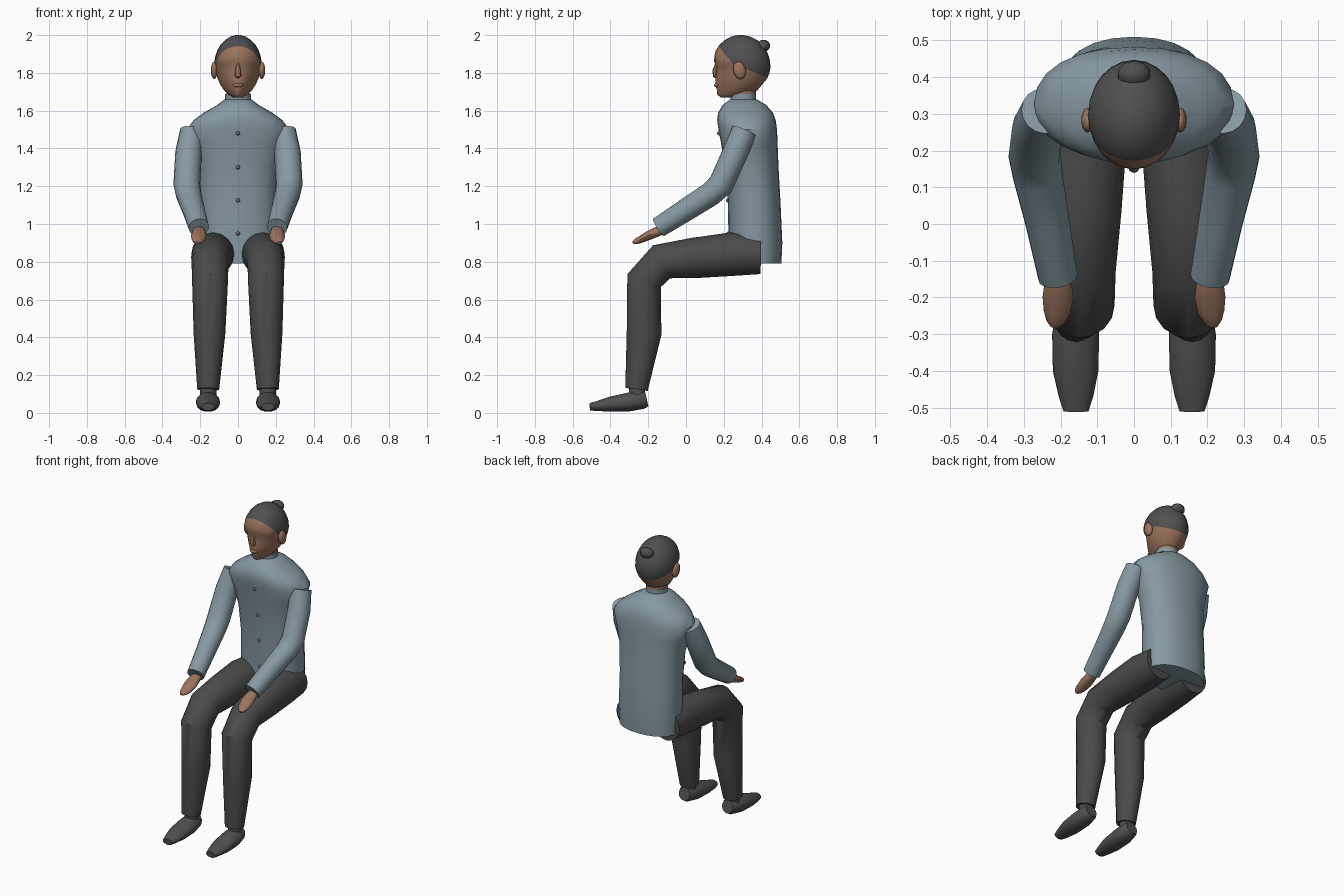
import bpy, bmesh, math
from mathutils import Vector, Matrix


def material(name, rgb):
    m = bpy.data.materials.new(name)
    m.diffuse_color = (*rgb, 1)
    return m


SHIRT = material("blue grey cloth", (0.24, 0.32, 0.365))
TROUSER = material("dark trousers", (0.07, 0.07, 0.07))
SHOE = material("shoe grey", (0.08, 0.08, 0.08))
SKIN = material("skin", (0.33, 0.175, 0.11))
HAIR = material("dark hair", (0.08, 0.08, 0.083))
BUTTON = material("button grey", (0.12, 0.16, 0.19))


def finish(bm, name, mats, angle=40):
    bmesh.ops.recalc_face_normals(bm, faces=bm.faces)
    me = bpy.data.meshes.new(name)
    bm.to_mesh(me)
    bm.free()
    for m in mats:
        me.materials.append(m)
    ob = bpy.data.objects.new(name, me)
    bpy.context.collection.objects.link(ob)
    bpy.ops.object.select_all(action='DESELECT')
    ob.select_set(True)
    bpy.context.view_layer.objects.active = ob
    bpy.ops.object.shade_smooth_by_angle(angle=math.radians(angle))
    return ob


def skin_rings(rings):
    """Join equal point rings into a closed body."""
    bm = bmesh.new()
    vs = [[bm.verts.new(p) for p in r] for r in rings]
    n = len(vs[0])
    for a, b in zip(vs, vs[1:]):
        for i in range(n):
            j = (i + 1) % n
            bm.faces.new((a[i], a[j], b[j], b[i]))
    bm.faces.new(vs[0][::-1])
    bm.faces.new(vs[-1])
    return bm


def tube(name, pts, mat, n=14, side=1):
    """Limb through (x, y, z, half width, half height) stations."""
    c = [Vector((p[0] * side, p[1], p[2])) for p in pts]
    rings = []
    for i, p in enumerate(pts):
        t = Vector()
        if i > 0:
            t += (c[i] - c[i - 1]).normalized()
        if i < len(c) - 1:
            t += (c[i + 1] - c[i]).normalized()
        t.normalize()
        u = Vector((1, 0, 0))
        u = (u - t * u.dot(t)).normalized()
        v = t.cross(u)
        rings.append([c[i] + u * p[3] * math.cos(a) + v * p[4] * math.sin(a)
                      for a in (2 * math.pi * k / n for k in range(n))])
    return finish(skin_rings(rings), name, [mat])


def flat_ring(z, y0, y1, hw, n, power=1.0, taper=0.0):
    """Horizontal section between front y0 and back y1; taper narrows the front."""
    out = []
    for k in range(n):
        a = 2 * math.pi * k / n
        cx, sy = math.cos(a), math.sin(a)
        x = math.copysign(abs(cx) ** power, cx) * hw
        s = math.copysign(abs(sy) ** power, sy)
        x *= 1 - taper * max(0, -s)
        out.append((x, (y0 + y1) / 2 + s * (y1 - y0) / 2, z))
    return out


def ball(name, loc, size, mat, rot=0.0, seg=14):
    bm = bmesh.new()
    bmesh.ops.create_uvsphere(bm, u_segments=seg, v_segments=seg // 2 + 1, radius=1)
    bm.transform(Matrix.Translation(loc) @ Matrix.Rotation(rot, 4, 'X')
                 @ Matrix.Diagonal((*size, 1)))
    return finish(bm, name, [mat], 60)


# Jacket body: z, front, back, half width
torso = [(0.79, 0.225, 0.505, 0.20), (0.90, 0.225, 0.51, 0.205),
         (1.12, 0.222, 0.50, 0.203), (1.30, 0.205, 0.49, 0.213),
         (1.42, 0.187, 0.485, 0.245), (1.50, 0.172, 0.482, 0.272),
         (1.55, 0.165, 0.475, 0.235), (1.59, 0.17, 0.46, 0.18),
         (1.63, 0.195, 0.425, 0.11), (1.66, 0.235, 0.375, 0.07)]
finish(skin_rings([flat_ring(*r, 24, 0.9) for r in torso]), "jacket_body", [SHIRT], 50)

# Collar and neck
finish(skin_rings([flat_ring(z, 0.235, 0.37, 0.068, 16) for z in (1.63, 1.688)]),
       "collar", [SHIRT])
finish(skin_rings([flat_ring(z, 0.24, 0.37, 0.062, 16) for z in (1.66, 1.76)]),
       "neck", [SKIN])

# Front buttons
for z, y in ((1.48, 0.174), (1.30, 0.204), (1.125, 0.221), (0.95, 0.224)):
    ball("button", (0, y, z), (0.011, 0.009, 0.011), BUTTON, seg=8)

# Head: z, front, back, half width, front taper
head = [(1.67, 0.185, 0.29, 0.025, 0.2), (1.685, 0.165, 0.345, 0.05, 0.4),
        (1.71, 0.163, 0.38, 0.075, 0.4), (1.74, 0.155, 0.405, 0.095, 0.35),
        (1.77, 0.157, 0.43, 0.108, 0.25), (1.80, 0.158, 0.442, 0.117, 0.2),
        (1.83, 0.163, 0.447, 0.123, 0.1), (1.86, 0.149, 0.445, 0.125, 0.0),
        (1.89, 0.15, 0.438, 0.12, 0.0), (1.92, 0.158, 0.425, 0.109, 0.0),
        (1.95, 0.178, 0.403, 0.092, 0.0), (1.975, 0.207, 0.375, 0.068, 0.0),
        (1.992, 0.24, 0.34, 0.04, 0.0), (2.0, 0.275, 0.305, 0.012, 0.0)]
bm = skin_rings([flat_ring(z, a, b, w, 24, 1.0, t) for z, a, b, w, t in head])
# Hairline cut along two slanted planes: y, z, slope
hairline = ((0.25, 1.845, -1.25), (0.25, 1.845, -0.38))
for y, z, s in hairline:
    bmesh.ops.bisect_plane(bm, geom=bm.verts[:] + bm.edges[:] + bm.faces[:],
                           plane_co=(0, y, z), plane_no=(0, -s, 1))
for f in bm.faces:
    c = f.calc_center_median()
    f.material_index = int(all(c.z > z + s * (c.y - y) for y, z, s in hairline))
finish(bm, "head", [SKIN, HAIR], 60)

# Nose, lips, hair bun
tube("nose", [(0, 0.165, 1.845, 0.009, 0.012), (0, 0.153, 1.81, 0.015, 0.014),
              (0, 0.157, 1.785, 0.018, 0.014), (0, 0.165, 1.775, 0.01, 0.008)], SKIN, 8)
ball("lips", (0, 0.165, 1.735), (0.03, 0.017, 0.012), SKIN, seg=10)
ball("hair_bun", (0, 0.408, 1.942), (0.046, 0.038, 0.033), HAIR, 0.3, 10)

for side, label in ((-1, "right"), (1, "left")):
    # Ear
    ball(label + "_ear", (side * 0.126, 0.283, 1.813), (0.018, 0.033, 0.047),
         SKIN, 0.25, 12)

    # Sleeve
    tube(label + "_sleeve", [
        (0.245, 0.308, 1.493, 0.062, 0.066), (0.262, 0.262, 1.38, 0.07, 0.068),
        (0.271, 0.185, 1.21, 0.071, 0.068), (0.262, 0.13, 1.158, 0.068, 0.064),
        (0.235, 0.0, 1.075, 0.06, 0.06), (0.207, -0.145, 0.982, 0.054, 0.054)],
        SHIRT, 16, side)

    # Hand
    tube(label + "_hand", [
        (0.207, -0.11, 0.975, 0.028, 0.024), (0.207, -0.16, 0.956, 0.037, 0.026),
        (0.207, -0.20, 0.938, 0.042, 0.024), (0.21, -0.24, 0.918, 0.036, 0.019),
        (0.214, -0.266, 0.907, 0.025, 0.015), (0.216, -0.28, 0.90, 0.012, 0.008)],
        SKIN, 12, side)

    # Bent trouser leg
    tube(label + "_trouser_leg", [
        (0.13, 0.395, 0.838, 0.10, 0.103), (0.133, 0.24, 0.84, 0.114, 0.115),
        (0.141, 0.04, 0.82, 0.107, 0.107), (0.148, -0.13, 0.80, 0.098, 0.098),
        (0.148, -0.222, 0.70, 0.095, 0.095), (0.151, -0.222, 0.42, 0.084, 0.092),
        (0.158, -0.262, 0.125, 0.058, 0.06)], TROUSER, 16, side)

    # Shoe
    tube(label + "_shoe", [
        (0.158, -0.208, 0.075, 0.04, 0.042), (0.158, -0.23, 0.07, 0.052, 0.05),
        (0.159, -0.30, 0.058, 0.064, 0.051), (0.159, -0.40, 0.046, 0.062, 0.041),
        (0.158, -0.47, 0.036, 0.047, 0.027), (0.158, -0.51, 0.032, 0.034, 0.02)],
        SHOE, 14, side)
    # Ankle
    tube(label + "_ankle", [(0.158, -0.262, 0.16, 0.042, 0.042),
                            (0.158, -0.255, 0.07, 0.044, 0.042)], SHOE, 12, side)
